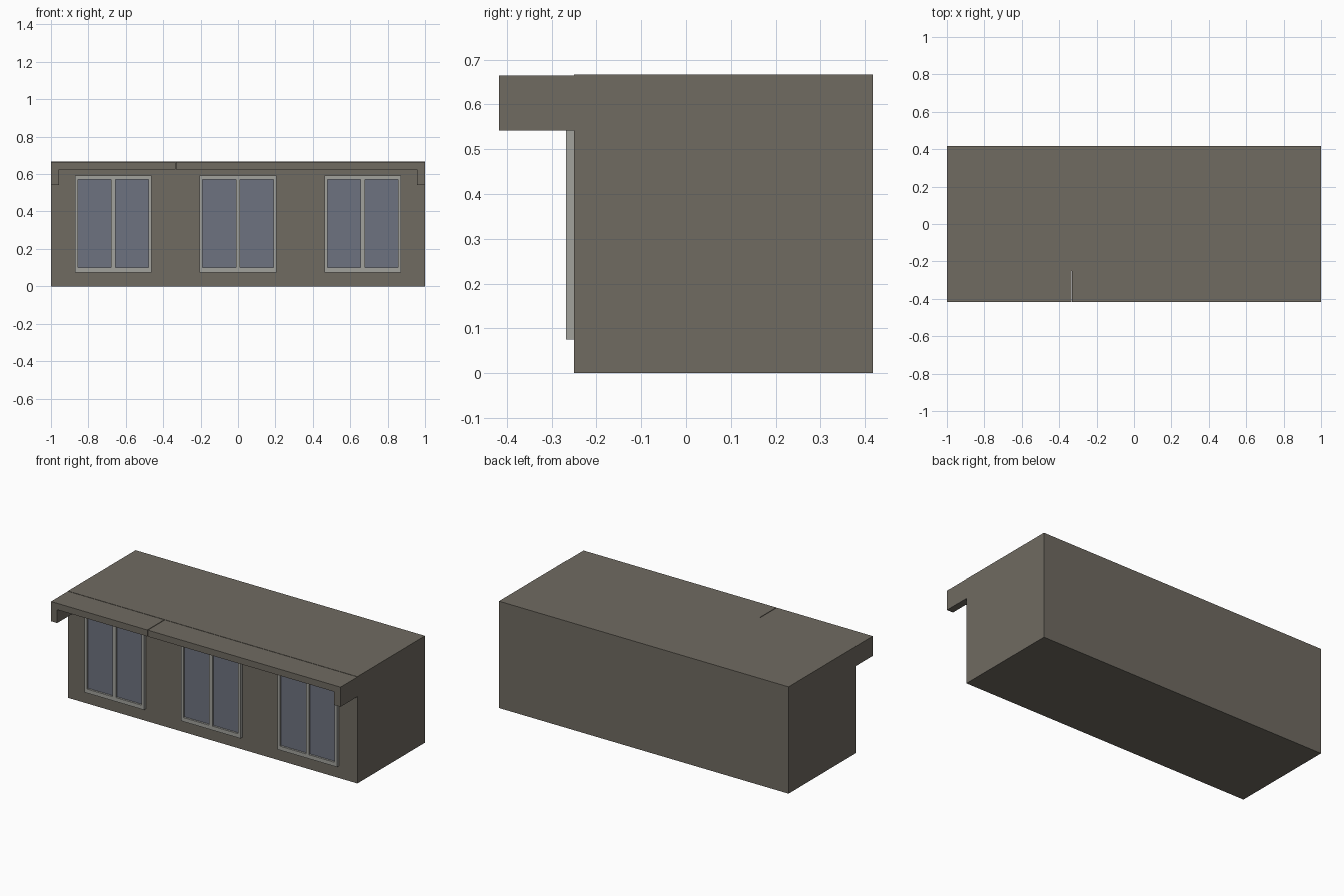
import bpy, bmesh

if "Cube" in bpy.data.objects:
    bpy.data.objects.remove(bpy.data.objects["Cube"])


def material(name, rgb):
    m = bpy.data.materials.new(name)
    m.diffuse_color = (*rgb, 1)
    m.use_nodes = True
    m.node_tree.nodes["Principled BSDF"].inputs["Base Color"].default_value = m.diffuse_color
    return m


WALL = material("taupe_wall", (0.16, 0.145, 0.12))
FRAME = material("pale_grey_frame", (0.36, 0.36, 0.335))
GLASS = material("blue_grey_glass", (0.155, 0.17, 0.215))


def boxes(name, mat, *bounds):
    """One object made of boxes, each given as x0, x1, y0, y1, z0, z1."""
    bm = bmesh.new()
    for x0, x1, y0, y1, z0, z1 in bounds:
        for v in bmesh.ops.create_cube(bm, size=1)["verts"]:
            v.co.x = x1 if v.co.x > 0 else x0
            v.co.y = y1 if v.co.y > 0 else y0
            v.co.z = z1 if v.co.z > 0 else z0
    me = bpy.data.meshes.new(name)
    bm.to_mesh(me)
    bm.free()
    me.materials.append(mat)
    ob = bpy.data.objects.new(name, me)
    bpy.context.collection.objects.link(ob)
    return ob


# Main building block
boxes("building_block", WALL, (-1, 1, -0.25, 0.417, 0, 0.667))

# Overhanging canopy: slab in two lengths with a narrow seam
boxes("canopy_slab", WALL,
      (-1, -0.335, -0.417, -0.25, 0.625, 0.665),
      (-0.331, 1, -0.417, -0.25, 0.625, 0.665))

# Canopy end cheeks
for side, x0, x1 in (("left", -1, -0.957), ("right", 0.957, 1)):
    boxes("canopy_cheek_" + side, WALL, (x0, x1, -0.417, -0.25, 0.542, 0.625))

# Three double windows
W, Z0, Z1 = 0.205, 0.075, 0.592
for i, cx in enumerate((-0.667, 0, 0.667), 1):
    # Outer frame with centre mullion
    frame = boxes(f"window_frame_{i}", FRAME,
                  (-W, -W + 0.016, -0.268, -0.25, Z0, Z1),
                  (W - 0.016, W, -0.268, -0.25, Z0, Z1),
                  (-W + 0.016, W - 0.016, -0.268, -0.25, Z0, Z0 + 0.025),
                  (-W + 0.016, W - 0.016, -0.268, -0.25, Z1 - 0.02, Z1),
                  (-0.011, 0.011, -0.268, -0.25, Z0 + 0.025, Z1 - 0.02))
    # Glass panes set back behind the frame
    panes = boxes(f"window_glass_{i}", GLASS,
                  (-W + 0.016, -0.011, -0.256, -0.25, Z0 + 0.025, Z1 - 0.02),
                  (0.011, W - 0.016, -0.256, -0.25, Z0 + 0.025, Z1 - 0.02))
    frame.location.x = panes.location.x = cx
